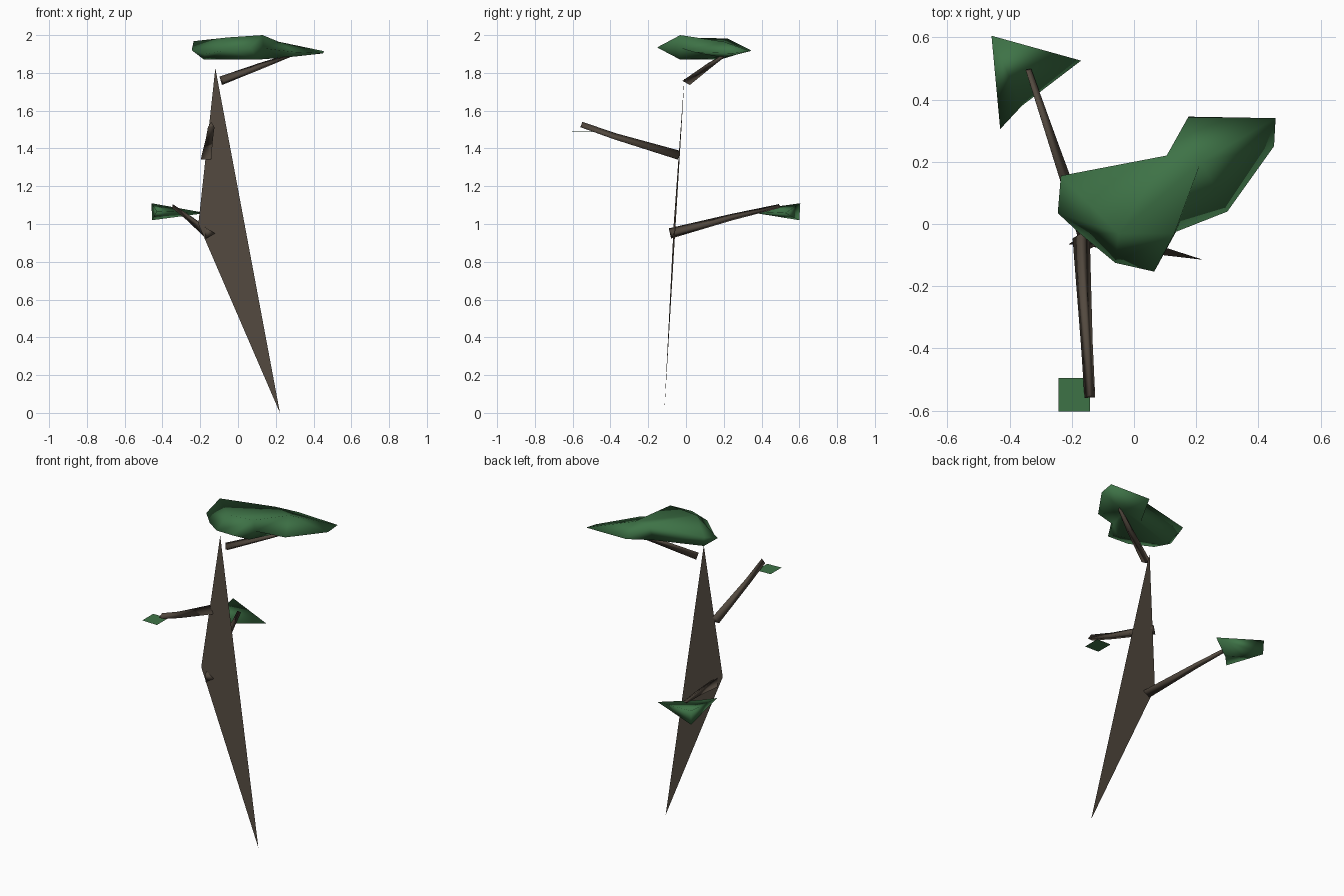
import bpy, bmesh, math
from mathutils import Vector

if "Cube" in bpy.data.objects:
    bpy.data.objects.remove(bpy.data.objects["Cube"])


def material(name, color):
    m = bpy.data.materials.new(name)
    m.diffuse_color = (*color, 1)
    m.use_nodes = True
    m.node_tree.nodes["Principled BSDF"].inputs["Base Color"].default_value = m.diffuse_color
    return m


bark = material("bark brown", (0.085, 0.066, 0.049))
foliage = material("leaf green", (0.048, 0.17, 0.062))


def add_mesh(name, verts, faces, mat, smooth=False, closed=False):
    mesh = bpy.data.meshes.new(name)
    mesh.from_pydata(verts, [], faces)
    if closed:
        bm = bmesh.new()
        bm.from_mesh(mesh)
        bmesh.ops.recalc_face_normals(bm, faces=bm.faces)
        bm.to_mesh(mesh)
        bm.free()
    mesh.materials.append(mat)
    for p in mesh.polygons:
        p.use_smooth = smooth
    obj = bpy.data.objects.new(name, mesh)
    bpy.context.collection.objects.link(obj)
    return obj


def branch(name, path, radii, spin=0.0):
    """Tapered three-sided limb along a path."""
    pts = [Vector(p) for p in path]
    d = (pts[-1] - pts[0]).normalized()
    side = d.cross(Vector((0, 0, 1))).normalized()
    up = side.cross(d)
    verts, faces = [], []
    for p, r in zip(pts, radii):
        for k in range(3):
            a = spin + k * math.tau / 3
            verts.append(p + r * (math.cos(a) * side + math.sin(a) * up))
    for s in range(len(pts) - 1):
        for k in range(3):
            n = (k + 1) % 3
            faces.append((s * 3 + k, s * 3 + n, s * 3 + 3 + n, s * 3 + 3 + k))
    last = len(verts) - 3
    faces += [(0, 1, 2), (last, last + 1, last + 2)]
    return add_mesh(name, verts, faces, bark, smooth=True, closed=True)


def fan_cap(ring_size, apex):
    """Join ring edges to apex points, then fill the gaps and the middle."""
    faces = []
    for i in range(ring_size):
        faces.append((i, (i + 1) % ring_size, apex[i]))
        if apex[i - 1] != apex[i]:
            faces.append((i, apex[i], apex[i - 1]))
    faces.append(tuple(dict.fromkeys(apex)))
    return faces


# Trunk: a thin leaning blade
add_mesh("trunk", [(-0.12, -0.005, 1.825), (-0.21, -0.065, 1.0), (0.222, -0.115, 0.0)],
         [(0, 1, 2)], bark)

# Limbs
branch("front_branch", [(-0.17, -0.04, 1.357), (-0.152, -0.38, 1.46), (-0.142, -0.555, 1.522)],
       [0.032, 0.022, 0.02], math.radians(90))
branch("back_branch", [(-0.152, -0.08, 0.95), (-0.258, 0.24, 1.035), (-0.342, 0.495, 1.095)],
       [0.032, 0.02, 0.012])
branch("top_branch", [(-0.085, 0.005, 1.758), (0.12, 0.11, 1.835), (0.28, 0.2, 1.893)],
       [0.027, 0.02, 0.01])

# Canopy: outline ring with crown and underside points
ring = [(-0.235, 0.155, 1.968), (-0.245, 0.035, 1.92), (-0.175, -0.03, 1.9),
        (-0.06, -0.125, 1.92), (0.065, -0.153, 1.935), (0.135, -0.025, 1.93),
        (0.3, 0.04, 1.91), (0.45, 0.25, 1.903), (0.455, 0.34, 1.915),
        (0.175, 0.345, 1.92), (0.105, 0.22, 1.982)]
crown = [(-0.05, -0.03, 1.988), (0.13, -0.03, 2.0), (0.215, 0.2, 1.965)]
under = [(-0.18, 0.08, 1.87), (0.1, -0.03, 1.87), (0.24, 0.2, 1.88), (0.1, 0.18, 1.87)]
faces = fan_cap(11, [11] * 3 + [12] * 2 + [13] * 5 + [11])
faces += fan_cap(11, [14] * 3 + [15] * 2 + [16] * 4 + [17] * 2)
add_mesh("canopy", ring + crown + under, faces, foliage, smooth=True, closed=True)

# Back leaf clump: a wedge, tall at its outer corner
add_mesh("back_leaves",
         [(-0.458, 0.605, 1.11), (-0.455, 0.6, 1.02), (-0.17, 0.525, 1.058),
          (-0.36, 0.38, 1.065), (-0.43, 0.305, 1.068)],
         [(0, 3, 2), (0, 4, 3), (1, 2, 3), (1, 3, 4), (0, 2, 1), (0, 1, 4)],
         foliage, smooth=True, closed=True)

# Front leaf: a single flat square
add_mesh("front_leaf",
         [(-0.242, -0.603, 1.49), (-0.142, -0.603, 1.487),
          (-0.142, -0.495, 1.487), (-0.242, -0.495, 1.49)],
         [(0, 1, 2, 3)], foliage)
